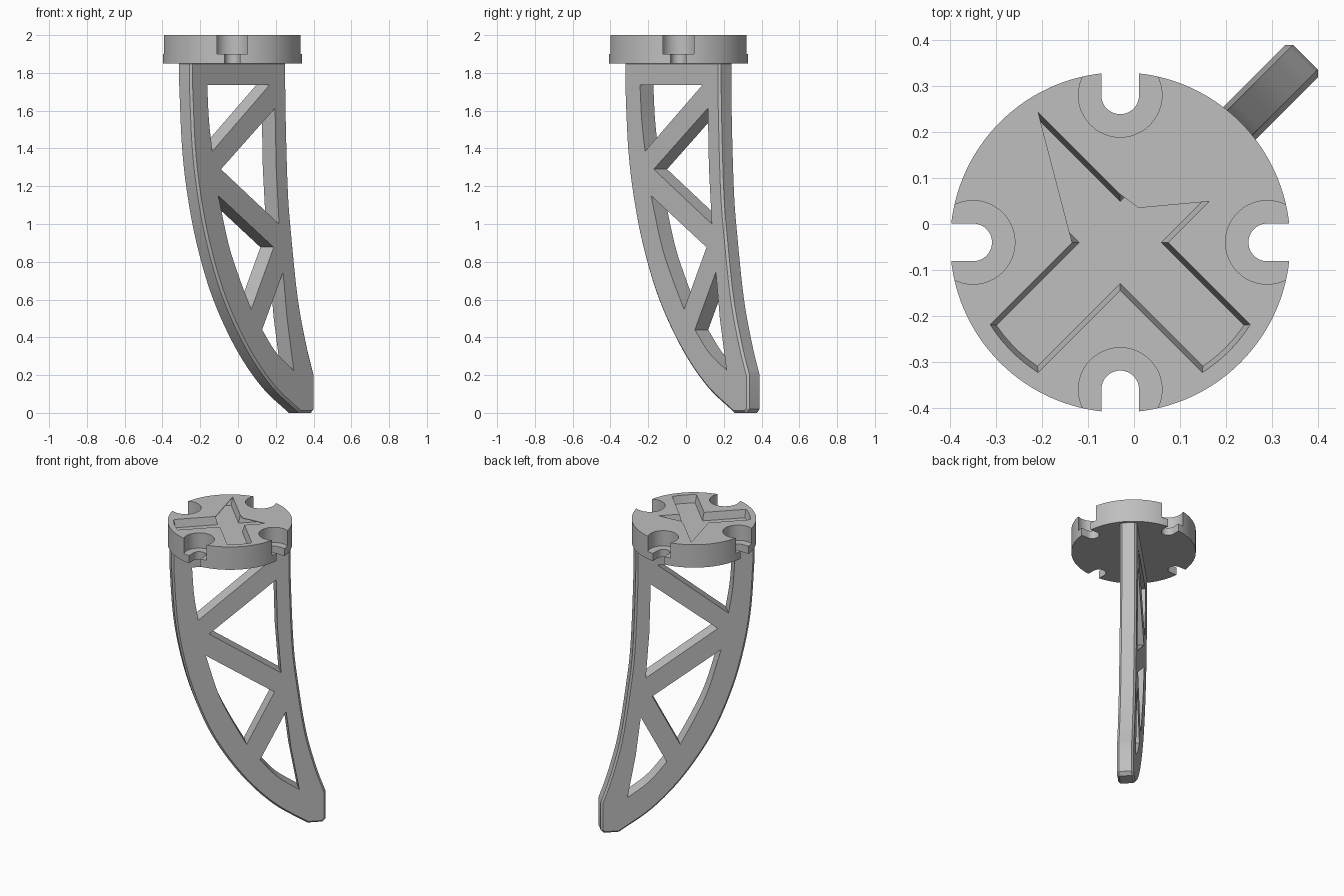
import bpy, bmesh
from math import sin, cos, asin, pi, radians
from mathutils import Vector, Matrix

cube = bpy.data.objects.get("Cube")
if cube:
    bpy.data.objects.remove(cube, do_unlink=True)

CENTRE = Vector((-0.03, -0.04, 0))
DISC_R, DISC_BOTTOM, DISC_TOP = 0.37, 1.85, 2.0
SLOT_R, BORE_R, SLOT_AT = 0.041, 0.091, 0.32
ARM, REACH, RECESS = 0.074, 0.335, 0.05
THICK = 0.1

grey = bpy.data.materials.new("plain_grey")
grey.use_nodes = True
grey.diffuse_color = (0.52, 0.52, 0.52, 1)
grey.node_tree.nodes["Principled BSDF"].inputs["Base Color"].default_value = grey.diffuse_color


def make(name, bm, matrix=Matrix()):
    bmesh.ops.recalc_face_normals(bm, faces=bm.faces)
    bm.transform(matrix)
    mesh = bpy.data.meshes.new(name)
    bm.to_mesh(mesh)
    bm.free()
    mesh.materials.append(grey)
    ob = bpy.data.objects.new(name, mesh)
    bpy.context.collection.objects.link(ob)
    return ob


def prism(name, outline, low, high, matrix=Matrix(), taper=0):
    """Extrude an xy outline from high down to low, optionally tapering inwards."""
    bm = bmesh.new()
    top = bm.faces.new([bm.verts.new((x, y, high)) for x, y in outline])
    bottom = bmesh.ops.extrude_face_region(bm, geom=[top], use_keep_orig=True)["geom"]
    face = [g for g in bottom if isinstance(g, bmesh.types.BMFace)][0]
    bmesh.ops.translate(bm, verts=face.verts, vec=(0, 0, low - high))
    if taper:
        ring = list(face.verts)
        count = len(ring)
        moved = []
        for i, v in enumerate(ring):
            a = (v.co - ring[i - 1].co).normalized()
            b = (ring[(i + 1) % count].co - v.co).normalized()
            na, nb = (Vector((-d.y, d.x, 0)) for d in (a, b))
            moved.append(v.co + (na + nb) * taper / (1 + na.dot(nb)))
        sign = 1 if face.normal.z > 0 else -1
        for v, co in zip(ring, moved):
            v.co += (co - v.co) * sign
    return make(name, bm, matrix)


def arc(radius, start, end, steps, x=0, y=0):
    return [(x + radius * cos(start + (end - start) * i / steps),
             y + radius * sin(start + (end - start) * i / steps)) for i in range(steps + 1)]


def smooth_path(points, steps=6):
    """Catmull-Rom curve through the given points."""
    pts = [Vector(p) for p in points]
    pts = [2 * pts[0] - pts[1]] + pts + [2 * pts[-1] - pts[-2]]
    out = []
    for a, b, c, d in zip(pts, pts[1:], pts[2:], pts[3:]):
        for i in range(steps):
            t = i / steps
            out.append(tuple(0.5 * (2 * b + (c - a) * t + (2 * a - 5 * b + 4 * c - d) * t * t
                                    + (3 * b - a - 3 * c + d) * t ** 3)))
    return out + [tuple(pts[-2])]


def apply_all(ob):
    bpy.ops.object.select_all(action='DESELECT')
    bpy.context.view_layer.objects.active = ob
    ob.select_set(True)
    for mod in list(ob.modifiers):
        bpy.ops.object.modifier_apply(modifier=mod.name)


def cut(ob, cutters):
    for cutter in cutters:
        mod = ob.modifiers.new("cut", 'BOOLEAN')
        mod.operation, mod.solver, mod.object = 'DIFFERENCE', 'EXACT', cutter
    apply_all(ob)
    for cutter in cutters:
        bpy.data.objects.remove(cutter, do_unlink=True)
    bpy.ops.object.shade_smooth_by_angle(angle=radians(25))


# Mounting disc with four counterbored edge slots
place = Matrix.Translation(CENTRE)
disc = prism("mounting_disc", arc(DISC_R, 0, 2 * pi, 128)[:-1], DISC_BOTTOM, DISC_TOP, place)
cutters = []
for k in range(4):
    turn = place @ Matrix.Rotation(k * pi / 2, 4, 'Z')
    slot = arc(SLOT_R, pi / 2, 3 * pi / 2, 24, SLOT_AT) + [(0.5, -SLOT_R), (0.5, SLOT_R)]
    cutters.append(prism("slot_cutter", slot, 1.8, 2.1, turn))
    bore = arc(BORE_R, 0, 2 * pi, 48, SLOT_AT)[:-1]
    cutters.append(prism("bore_cutter", bore, 1.9, 2.1, turn))

# Shallow diagonal cross recess in the top of the disc
half = asin(ARM / REACH)
inner = ARM * 2 ** 0.5
cross = []
for k in range(4):
    a = pi / 4 + k * pi / 2
    cross += [(inner * cos(a - pi / 4), inner * sin(a - pi / 4))] + arc(REACH, a - half, a + half, 8)
cutters.append(prism("cross_cutter", cross, DISC_TOP - RECESS, DISC_TOP + 0.001, place, 0.011))
cut(disc, cutters)

# Thin webs closing parts of two recess arms
back_left = [(-inner, 0)] + arc(REACH, 3 * pi / 4 + half, 3 * pi / 4 - half, 8)
back_right = [(0, inner), (0.04, 0.075), (0.205, 0.09)] + arc(REACH, pi / 4 - half, pi / 4 + half, 8)
for name, outline in (("back_left_web", back_left), ("back_right_web", back_right)):
    prism(name, outline, DISC_TOP - 0.004, DISC_TOP, place)

# Curved leg: profile drawn as (outward, up), stood on the diagonal
upright = place @ Matrix.Rotation(pi / 4, 4, 'Z') @ Matrix.Rotation(pi / 2, 4, 'X')
outer = smooth_path([(-0.36, 1.74), (-0.338, 1.4), (-0.293, 1.13), (-0.22, 0.87),
                     (-0.105, 0.6), (0.065, 0.34), (0.255, 0.14), (0.46, 0)])
front = smooth_path([(0.57, 0.2), (0.515, 0.36), (0.453, 0.6), (0.405, 0.92),
                     (0.377, 1.18), (0.36, 1.61), (0.358, 1.86)])
profile = [(-0.36, 1.86)] + outer + [(0.55, 0), (0.57, 0.02)] + front
leg = prism("truss_leg", profile, -THICK / 2, THICK / 2, upright)
bevel = leg.modifiers.new("edge_chamfer", 'BEVEL')
bevel.width, bevel.segments, bevel.limit_method, bevel.angle_limit = 0.012, 1, 'ANGLE', radians(60)
apply_all(leg)

# Truss openings through the leg
openings = [
    smooth_path([(-0.238, 1.735), (-0.225, 1.55), (-0.2, 1.385)]) + [(0.228, 1.735)],
    [(0.27, 1.613), (-0.135, 1.29), (0.3, 1.0), (0.278, 1.3)],
    smooth_path([(-0.155, 1.15), (-0.078, 0.893), (0, 0.72), (0.092, 0.548)]) + [(0.26, 0.877)],
    smooth_path([(0.173, 0.44), (0.278, 0.32), (0.41, 0.225)]) + [(0.36, 0.5), (0.33, 0.745)],
]
cut(leg, [prism("opening_cutter", o, -0.2, 0.2, upright) for o in openings])
